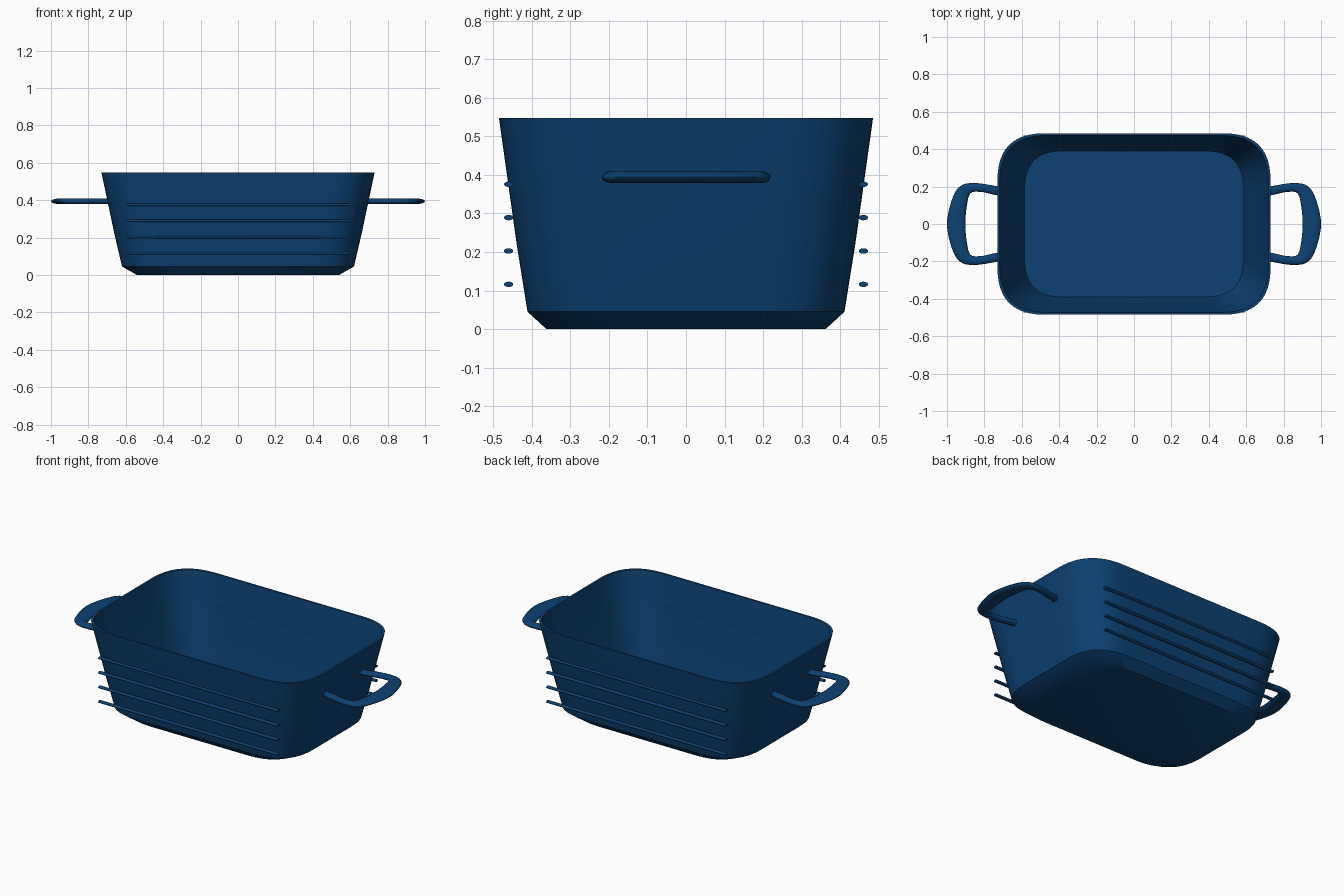
import bpy, bmesh, math
from mathutils import Vector

cube = bpy.data.objects.get("Cube")
if cube:
    bpy.data.objects.remove(cube, do_unlink=True)

blue = bpy.data.materials.new("deep_blue_enamel")
blue.use_nodes = True
colour = (0.004, 0.053, 0.168, 1)
blue.diffuse_color = colour
blue.node_tree.nodes["Principled BSDF"].inputs["Base Color"].default_value = colour


def loft(name, rings, angle):
    """Skin a list of closed rings and cap both ends."""
    bm = bmesh.new()
    loops = [[bm.verts.new(p) for p in ring] for ring in rings]
    n = len(loops[0])
    for a, b in zip(loops, loops[1:]):
        for i in range(n):
            j = (i + 1) % n
            bm.faces.new((a[i], a[j], b[j], b[i]))
    bm.faces.new(loops[0][::-1])
    bm.faces.new(loops[-1])
    bmesh.ops.recalc_face_normals(bm, faces=bm.faces)
    mesh = bpy.data.meshes.new(name)
    bm.to_mesh(mesh)
    bm.free()
    obj = bpy.data.objects.new(name, mesh)
    bpy.context.collection.objects.link(obj)
    mesh.materials.append(blue)
    bpy.ops.object.select_all(action='DESELECT')
    obj.select_set(True)
    bpy.context.view_layer.objects.active = obj
    bpy.ops.object.shade_smooth_by_angle(angle=math.radians(angle))
    return obj


def soft_rectangle(hx, hy, z, r, steps=12):
    """Rectangle whose corners are soft quadratic curves."""
    quarter = []
    for i in range(steps + 1):
        t = i / steps
        quarter.append((hx - r * t * t, hy - r * (1 - t) ** 2))
    ring = quarter + [(-x, y) for x, y in quarter[::-1]]
    ring += [(-x, -y) for x, y in ring]
    return [(x, y, z) for x, y in ring]


# Basin: outside from the foot up to the rim, then inside down to the floor
basin_profile = [
    (0.54, 0.362, 0.0, 0.22), (0.62, 0.411, 0.045, 0.23),
    (0.661, 0.439, 0.22, 0.24), (0.73, 0.485, 0.547, 0.25),
    (0.718, 0.473, 0.547, 0.245), (0.649, 0.427, 0.22, 0.23),
    (0.585, 0.39, 0.04, 0.2),
]
loft("basin", [soft_rectangle(*p) for p in basin_profile], 35)


def smooth_path(points, steps=6):
    """Catmull-Rom curve through the points."""
    pts = [Vector(p) for p in points]
    pts = [2 * pts[0] - pts[1]] + pts + [2 * pts[-1] - pts[-2]]
    out = []
    for a, b, c, d in zip(pts, pts[1:], pts[2:], pts[3:]):
        for i in range(steps):
            t = i / steps
            out.append(0.5 * (2 * b + (c - a) * t + (2 * a - 5 * b + 4 * c - d) * t * t
                              + (3 * b - a - 3 * c + d) * t ** 3))
    return out + [pts[-2]]


# Handles: an oval section swept between an outer and an inner edge
outer_half = [(0.69, 0.192), (0.75, 0.205), (0.85, 0.219), (0.925, 0.205), (0.97, 0.14)]
inner_half = [(0.69, 0.146), (0.75, 0.157), (0.815, 0.171), (0.873, 0.165), (0.893, 0.1)]


def full_path(half, middle):
    return smooth_path(half + [(middle, 0)] + [(x, -y) for x, y in half[::-1]])


outer, inner = full_path(outer_half, 1.0), full_path(inner_half, 0.902)
for side, name in ((1, "left_handle"), (-1, "right_handle")):
    rings = []
    for o, i in zip(outer, inner):
        mid, half = (o + i) / 2, (o - i) / 2
        ring = []
        for k in range(16):
            a = math.tau * k / 16
            p = mid + half * math.cos(a)
            ring.append((side * p.x, p.y, 0.394 + 0.015 * math.sin(a)))
        rings.append(ring)
    loft(name, rings, 50)

# Four thin horizontal bars on the front and on the back
for side, name in ((-1, "front_bar"), (1, "back_bar")):
    for row in range(4):
        z = 0.116 + 0.0865 * row
        rings = [[(x, side * 0.46 + 0.012 * math.cos(math.tau * k / 16),
                   z + 0.007 * math.sin(math.tau * k / 16)) for k in range(16)]
                 for x in (-0.59, 0.59)]
        loft(f"{name}_{row + 1}", rings, 50)
